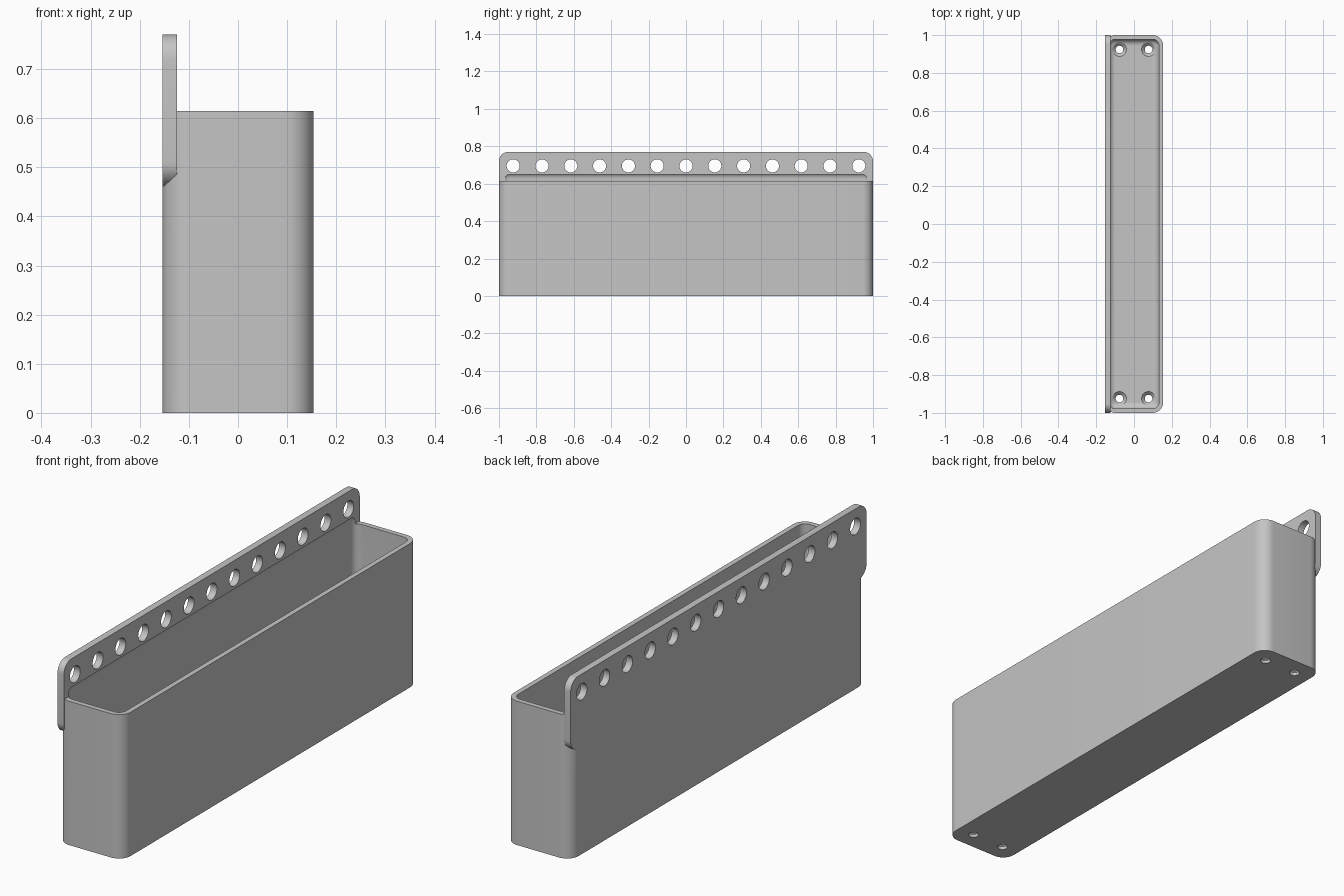
import bpy, bmesh, math
from mathutils import Vector, Matrix

if "Cube" in bpy.data.objects:
    bpy.data.objects.remove(bpy.data.objects["Cube"], do_unlink=True)

HALF_X, HALF_Y = 0.154, 1.0
RIM, WALL, FLOOR, CORNER = 0.615, 0.022, 0.03, 0.055
PLATE_FRONT = -0.124
PITCH, HOLE_Z = 0.154, 0.695

grey = bpy.data.materials.new("plain grey")
grey.use_nodes = True
colour = (0.56, 0.56, 0.56, 1)
grey.diffuse_color = colour
grey.node_tree.nodes["Principled BSDF"].inputs["Base Color"].default_value = colour


def finish(bm, name):
    bmesh.ops.recalc_face_normals(bm, faces=bm.faces)
    mesh = bpy.data.meshes.new(name)
    bm.to_mesh(mesh)
    bm.free()
    mesh.materials.append(grey)
    obj = bpy.data.objects.new(name, mesh)
    bpy.context.collection.objects.link(obj)
    return obj


def rounded_block(name, low, high, radius, axis=None):
    """Box with edges rounded along one axis, or all edges if axis is None."""
    low, high = Vector(low), Vector(high)
    bm = bmesh.new()
    bmesh.ops.create_cube(bm, size=1)
    for v in bm.verts:
        v.co = (low + high) / 2 + v.co * (high - low)
    edges = [e for e in bm.edges if axis is None
             or abs((e.verts[0].co - e.verts[1].co)[axis]) > 1e-4]
    bmesh.ops.bevel(bm, geom=edges, offset=radius, segments=10,
                    profile=0.5, affect='EDGES')
    return finish(bm, name)


def combine(target, other, operation):
    mod = target.modifiers.new("combine", 'BOOLEAN')
    mod.operation, mod.solver, mod.object = operation, 'EXACT', other
    bpy.context.view_layer.objects.active = target
    bpy.ops.object.modifier_apply(modifier=mod.name)
    bpy.data.objects.remove(other, do_unlink=True)


# Bin body with the hanging plate along one long side
bin_obj = rounded_block("wall_bin", (-HALF_X, -HALF_Y, 0),
                        (HALF_X, HALF_Y, RIM), CORNER, axis=2)
plate = rounded_block("hanging_plate", (-HALF_X, -HALF_Y, 0.46),
                      (PLATE_FRONT, HALF_Y, 0.77), 0.05, axis=0)
combine(bin_obj, plate, 'UNION')

# Hollow with rounded floor, also scooping the foot of the plate
hollow = rounded_block("hollow", (WALL - HALF_X, WALL - HALF_Y, FLOOR),
                       (HALF_X - WALL, HALF_Y - WALL, 0.661), CORNER - WALL)
combine(bin_obj, hollow, 'DIFFERENCE')

# Row of round holes through the plate
bm = bmesh.new()
for i in range(-6, 7):
    place = (Matrix.Translation((-0.14, i * PITCH, HOLE_Z))
             @ Matrix.Rotation(math.pi / 2, 4, 'Y'))
    bmesh.ops.create_cone(bm, cap_ends=True, segments=32, radius1=0.035,
                          radius2=0.035, depth=0.1, matrix=place)
combine(bin_obj, finish(bm, "plate_holes"), 'DIFFERENCE')

# Countersunk screw holes in the floor
profile = [(0, -0.02), (0.02, -0.02), (0.02, 0.013),
           (0.037, 0.03), (0.037, 0.07), (0, 0.07)]
bm = bmesh.new()
for x in (-PITCH / 2, PITCH / 2):
    for y in (-6 * PITCH, 6 * PITCH):
        verts = [bm.verts.new((x + r, y, z)) for r, z in profile]
        edges = [bm.edges.new(pair) for pair in zip(verts, verts[1:])]
        bmesh.ops.spin(bm, geom=verts + edges, cent=(x, y, 0), axis=(0, 0, 1),
                       angle=math.tau, steps=32)
bmesh.ops.remove_doubles(bm, verts=bm.verts, dist=1e-4)
combine(bin_obj, finish(bm, "screw_holes"), 'DIFFERENCE')

# Smooth curves, sharp edges
bpy.ops.object.select_all(action='DESELECT')
bin_obj.select_set(True)
bpy.context.view_layer.objects.active = bin_obj
bpy.ops.object.shade_smooth_by_angle(angle=math.radians(30))
